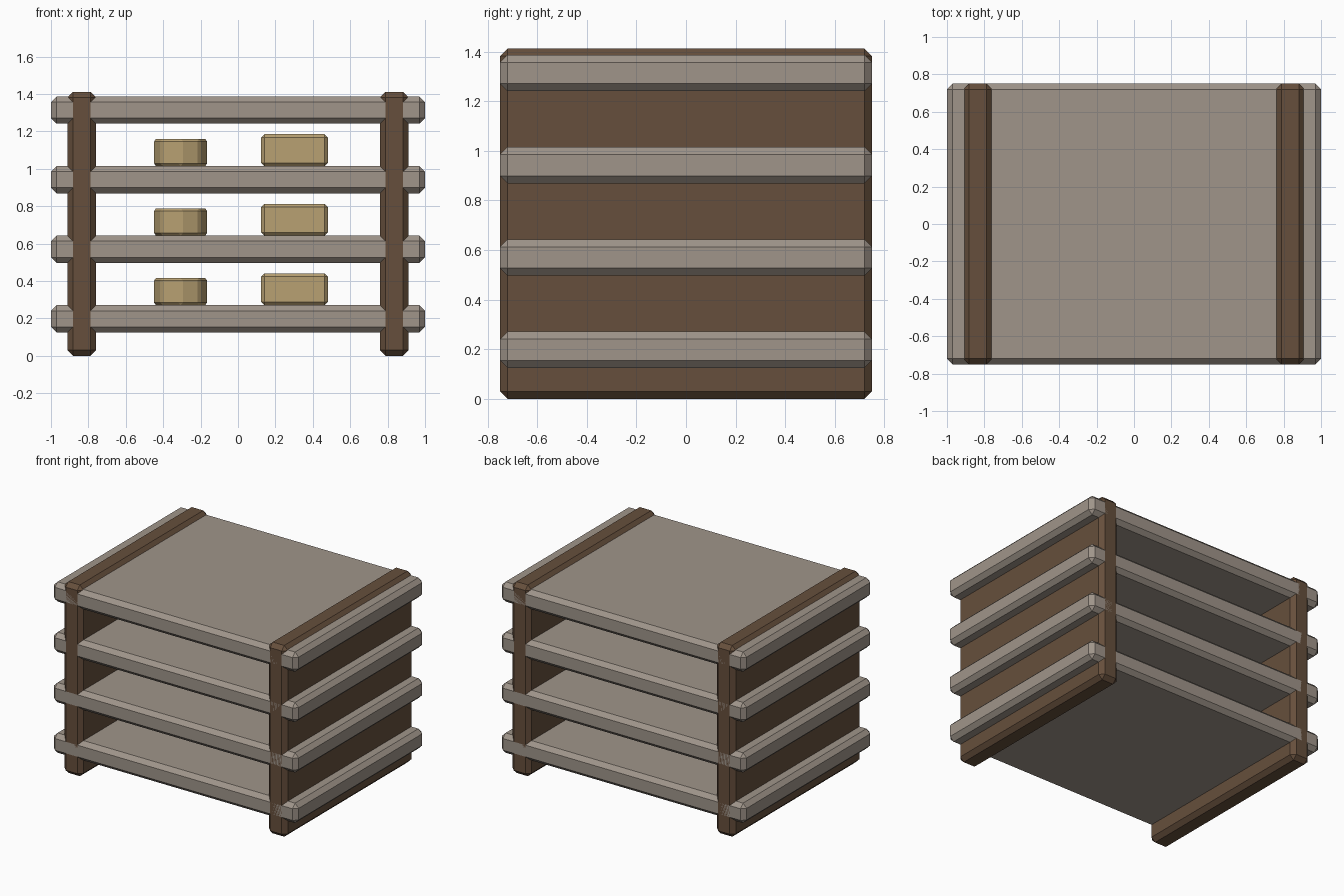
import bpy, bmesh, math
from mathutils import Matrix

if "Cube" in bpy.data.objects:
    bpy.data.objects.remove(bpy.data.objects["Cube"])


def material(name, rgb):
    m = bpy.data.materials.new(name)
    m.diffuse_color = (*rgb, 1)
    m.use_nodes = True
    m.node_tree.nodes["Principled BSDF"].inputs["Base Color"].default_value = m.diffuse_color
    return m


BOARD = material("pale_board", (0.35, 0.30, 0.255))
WOOD = material("dark_wood", (0.133, 0.078, 0.045))
TAN = material("tan_goods", (0.48, 0.355, 0.17))


def finish(name, bm, center, mat, chamfer):
    # flat single-segment chamfer on every edge
    bmesh.ops.bevel(bm, geom=bm.edges[:], offset=chamfer, segments=1,
                    affect='EDGES', profile=0.5)
    mesh = bpy.data.meshes.new(name)
    bm.to_mesh(mesh)
    bm.free()
    mesh.materials.append(mat)
    ob = bpy.data.objects.new(name, mesh)
    ob.location = center
    bpy.context.collection.objects.link(ob)
    return ob


def box(name, size, center, mat, chamfer):
    bm = bmesh.new()
    bmesh.ops.create_cube(bm, size=1, matrix=Matrix.Diagonal((*size, 1)))
    return finish(name, bm, center, mat, chamfer)


def drum(name, radius, height, center, mat, chamfer):
    bm = bmesh.new()
    bmesh.ops.create_cone(bm, cap_ends=True, segments=8, radius1=radius,
                          radius2=radius, depth=height)
    return finish(name, bm, center, mat, chamfer)


DEPTH, THICK, STEP, FIRST = 1.5, 0.146, 0.372, 0.198

# Full-depth side panels
for side, x in (("left", -0.835), ("right", 0.835)):
    box(f"{side}_side_panel", (0.154, DEPTH, 1.412), (x, 0, 0.706), WOOD, 0.03)

# Four shelf boards, with goods on the lower three
for i in range(4):
    z = FIRST + i * STEP
    box(f"shelf_{i + 1}", (2, DEPTH, THICK), (0, 0, z), BOARD, 0.03)
    if i < 3:
        top = z + THICK / 2
        drum(f"round_tin_{i + 1}", 0.147, 0.145, (-0.307, 0, top + 0.0725), TAN, 0.014)
        box(f"carton_{i + 1}", (0.356, 0.3, 0.17), (0.302, 0, top + 0.085), TAN, 0.017)
